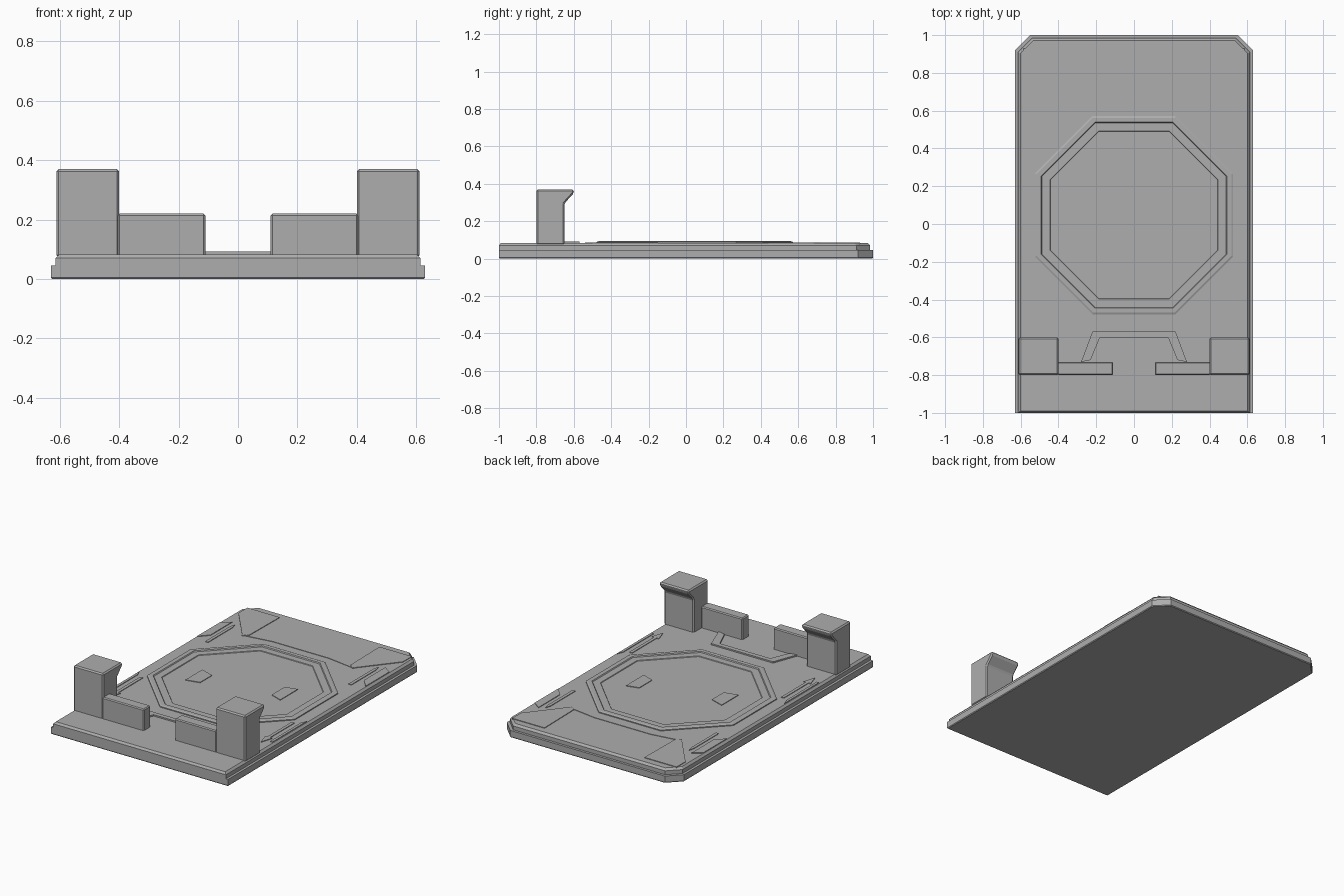
import bpy
import bmesh

cube = bpy.data.objects.get("Cube")
if cube:
    bpy.data.objects.remove(cube)

grey = bpy.data.materials.new("plain grey")
grey.use_nodes = True
COLOUR = (0.42, 0.42, 0.42, 1)
grey.diffuse_color = COLOUR
grey.node_tree.nodes["Principled BSDF"].inputs["Base Color"].default_value = COLOUR

TOP = 0.083  # height of the deck surface


def finish(name, bm, bevel=0):
    bmesh.ops.recalc_face_normals(bm, faces=bm.faces[:])
    mesh = bpy.data.meshes.new(name)
    bm.to_mesh(mesh)
    bm.free()
    mesh.materials.append(grey)
    obj = bpy.data.objects.new(name, mesh)
    bpy.context.collection.objects.link(obj)
    if bevel:
        mod = obj.modifiers.new("edge bevel", "BEVEL")
        mod.width = bevel
        mod.segments = 1
    return obj


def loft(name, loops, bevel=0, closed=False):
    """Skin matching loops; cap the ends, or join last to first when closed."""
    bm = bmesh.new()
    rings = [[bm.verts.new(p) for p in loop] for loop in loops]
    pairs = list(zip(rings, rings[1:]))
    if closed:
        pairs.append((rings[-1], rings[0]))
    else:
        bm.faces.new(rings[0])
        bm.faces.new(rings[-1])
    for a, b in pairs:
        for i in range(len(a)):
            j = (i + 1) % len(a)
            bm.faces.new((a[i], a[j], b[j], b[i]))
    return finish(name, bm, bevel)


def plate(name, outline, height=0.004):
    return loft(name, [[(x, y, z) for x, y in outline]
                       for z in (TOP - 0.004, TOP + height)])


def extrude_x(name, profile, x0, x1, bevel):
    return loft(name, [[(x, y, z) for y, z in profile] for x in (x0, x1)], bevel)


# Stepped base slab with clipped rear corners
def slab_loop(inset, front, z):
    w, back, cut = 0.63 - inset, 1 - inset, 0.08 - inset * 0.4
    return [(-w, front, z), (w, front, z), (w, back - cut, z),
            (w - cut, back, z), (cut - w, back, z), (-w, back - cut, z)]


loft("base_slab", [slab_loop(0.004, -0.996, 0), slab_loop(0, -1, 0.005),
                   slab_loop(0, -1, 0.045), slab_loop(0.016, -1, 0.045),
                   slab_loop(0.016, -1, 0.07), slab_loop(0.028, -0.99, TOP)])


# Raised octagonal rim with a stepped inner edge
def octagon(r, z):
    c = r * 0.42
    return [(x, y + 0.047, z) for x, y in
            ((c, -r), (r, -c), (r, c), (c, r), (-c, r), (-r, c), (-r, -c), (-c, -r))]


loft("octagon_rim", [octagon(r, TOP + h) for r, h in
                     ((0.525, -0.004), (0.525, 0.006), (0.515, 0.01), (0.492, 0.01),
                      (0.488, 0.004), (0.445, 0.004), (0.44, -0.004))], closed=True)

# Small trapezoid tiles inside the octagon
plate("right_tile", [(-0.31, -0.09), (-0.22, -0.07), (-0.22, 0.05), (-0.31, 0.08)])
plate("left_tile", [(0.22, 0.03), (0.3, 0), (0.3, 0.18), (0.22, 0.16)])

# Front bracket, open towards the gap between the walls
plate("front_bracket", [(-0.28, -0.73), (-0.22, -0.57), (0.22, -0.57), (0.28, -0.73),
                        (0.23, -0.72), (0.18, -0.6), (-0.18, -0.6), (-0.23, -0.72)], 0.009)

# Thin ridge joining the two rear corner plates
plate("rear_ridge", [(-0.4, 0.605), (-0.2, 0.635), (0.2, 0.635), (0.4, 0.605),
                     (0.4, 0.615), (0.2, 0.645), (-0.2, 0.645), (-0.4, 0.615)], 0.003)

# Paired posts, walls and deck details
post_profile = [(-0.8, TOP - 0.01), (-0.65, TOP - 0.01), (-0.65, 0.295),
                (-0.6, 0.35), (-0.6, 0.37), (-0.8, 0.37)]
wall_profile = [(-0.8, TOP - 0.01), (-0.73, TOP - 0.01), (-0.73, 0.22), (-0.8, 0.22)]
details = {
    "corner_plate": [(0.36, 0.63), (0.39, 0.6), (0.585, 0.84), (0.585, 0.93), (0.355, 0.93)],
    "side_panel": [(0.6, 0.44), (0.6, 0.68), (0.545, 0.72), (0.545, 0.5)],
    "rear_arrow": [(0.5, 0.41), (0.52, 0.41), (0.52, 0.66), (0.51, 0.7), (0.5, 0.66)],
    "side_strip": [(0.58, -0.5), (0.597, -0.5), (0.597, -0.15), (0.58, -0.19)],
    "front_arrow": [(0.54, -0.54), (0.565, -0.46), (0.55, -0.46), (0.55, -0.21),
                    (0.53, -0.21), (0.53, -0.46), (0.515, -0.46)],
}
for side, s in (("left", 1), ("right", -1)):
    extrude_x(side + "_post", post_profile, s * 0.4, s * 0.612, 0.008)
    extrude_x(side + "_wall", wall_profile, s * 0.11, s * 0.405, 0.006)
    for name, outline in details.items():
        plate(side + "_" + name, [(s * x, y) for x, y in outline])
